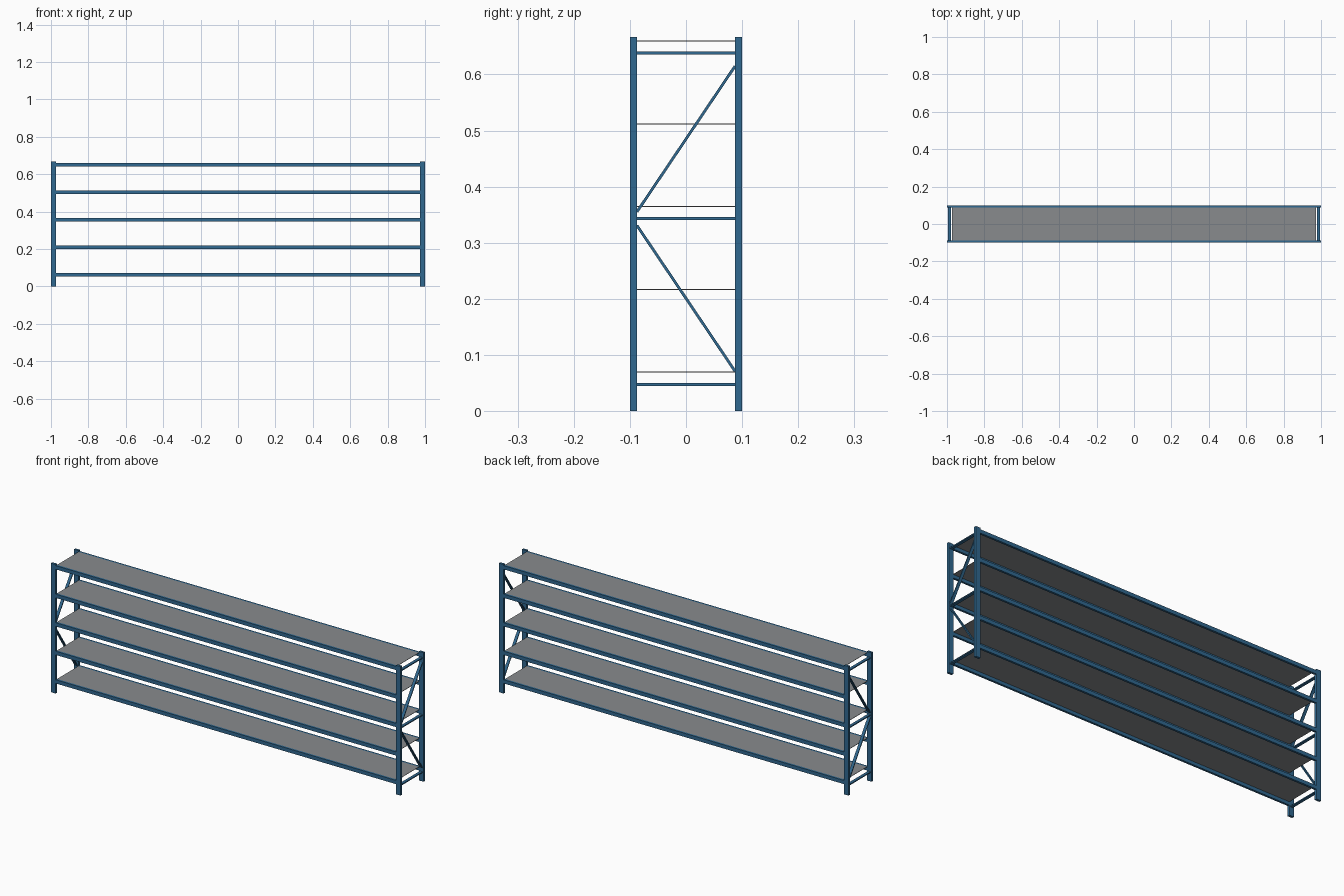
import bpy, math
from mathutils import Vector

if "Cube" in bpy.data.objects:
    bpy.data.objects.remove(bpy.data.objects["Cube"])


def material(name, rgb):
    m = bpy.data.materials.new(name)
    m.diffuse_color = (*rgb, 1)
    m.use_nodes = True
    m.node_tree.nodes["Principled BSDF"].inputs["Base Color"].default_value = m.diffuse_color
    return m


BLUE = material("steel blue", (0.03, 0.14, 0.28))
GREY = material("shelf grey", (0.25, 0.26, 0.27))


def box(name, lo, hi, mat):
    lo, hi = Vector(lo), Vector(hi)
    bpy.ops.mesh.primitive_cube_add(size=1, location=(lo + hi) / 2)
    ob = bpy.context.object
    ob.name = name
    ob.scale = hi - lo
    ob.data.materials.append(mat)
    return ob


def bar(name, x, a, b, wide, thick):
    """Flat bar in the plane x, from a to b given as (y, z)."""
    dy, dz = b[0] - a[0], b[1] - a[1]
    bpy.ops.mesh.primitive_cube_add(
        size=1, location=(x, (a[0] + b[0]) / 2, (a[1] + b[1]) / 2))
    ob = bpy.context.object
    ob.name = name
    ob.scale = (wide, math.hypot(dy, dz), thick)
    ob.rotation_euler = (math.atan2(dz, dy), 0, 0)
    ob.data.materials.append(BLUE)


HEIGHT, POST_X, POST_Y = 0.667, 0.026, 0.0125
INNER = 0.1 - POST_Y
LEVELS = [0.0705 + 0.1475 * i for i in range(5)]

for side, sx in (("left", -1), ("right", 1)):
    # upright posts
    for face, sy in (("front", -1), ("back", 1)):
        xs = sorted((sx, sx * (1 - POST_X)))
        ys = sorted((sy * 0.1, sy * INNER))
        box(f"{side}_{face}_post", (xs[0], ys[0], 0), (xs[1], ys[1], HEIGHT), BLUE)
    # end frame: cross bars and diagonal braces
    x = sx * 0.987
    for z in (0.0475, 0.343, 0.6385):
        bar(f"{side}_cross_bar", x, (-INNER, z), (INNER, z), 0.015, 0.0055)
    bar(f"{side}_lower_brace", x, (INNER, 0.071), (-INNER, 0.331), 0.015, 0.005)
    bar(f"{side}_upper_brace", x, (-INNER, 0.355), (INNER, 0.615), 0.015, 0.005)

# shelves with front and back beams
X = 1 - POST_X
for i, z in enumerate(LEVELS, 1):
    box(f"shelf_{i}", (-X, -INNER, z - 0.002), (X, INNER, z), GREY)
    for face, sy in (("front", -1), ("back", 1)):
        ys = sorted((sy * 0.0985, sy * INNER))
        box(f"{face}_beam_{i}", (-X, ys[0], z - 0.019), (X, ys[1], z), BLUE)
